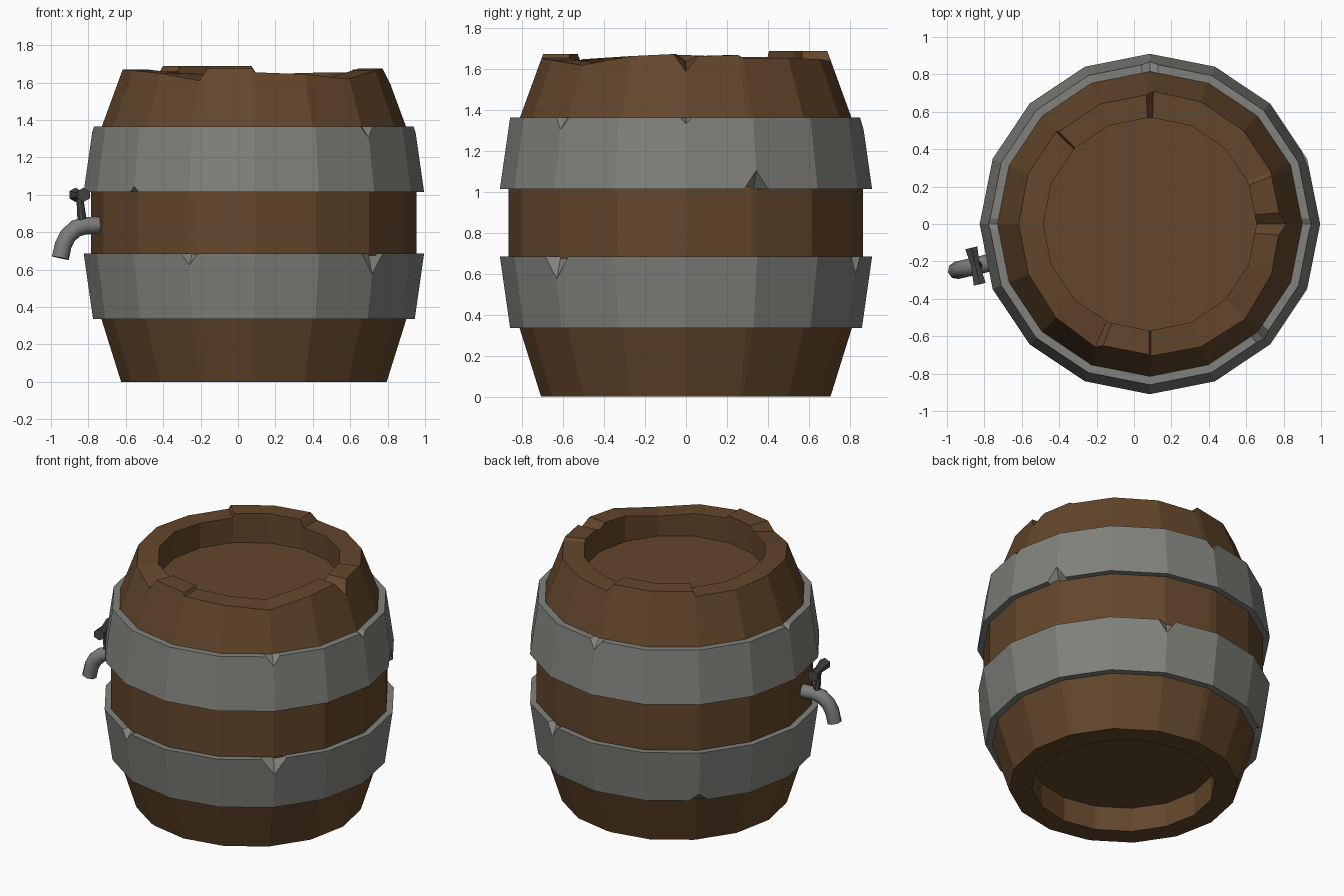
import bpy, bmesh, math
from mathutils import Vector, Matrix

if "Cube" in bpy.data.objects:
    bpy.data.objects.remove(bpy.data.objects["Cube"])

CX = 0.085          # barrel axis in x
STEP = 22.5         # 16 staves


def material(name, rgb):
    m = bpy.data.materials.new(name)
    m.diffuse_color = (*rgb, 1)
    m.use_nodes = True
    m.node_tree.nodes["Principled BSDF"].inputs["Base Color"].default_value = m.diffuse_color
    return m


wood = material("wood", (0.125, 0.062, 0.024))
iron = material("iron", (0.22, 0.22, 0.20))
steel = material("steel", (0.2, 0.2, 0.2))
dark = material("dark_iron", (0.06, 0.06, 0.06))


def add_object(name, bm, mat):
    bmesh.ops.recalc_face_normals(bm, faces=bm.faces)
    me = bpy.data.meshes.new(name)
    bm.to_mesh(me)
    bm.free()
    me.materials.append(mat)
    ob = bpy.data.objects.new(name, me)
    bpy.context.collection.objects.link(ob)
    return ob


def on_stave(a, r, z):
    """Point on the 16-sided outline with corner radius r."""
    off = math.radians(a % STEP - STEP / 2)
    r *= math.cos(math.radians(STEP / 2)) / math.cos(off)
    t = math.radians(a)
    return (CX + r * math.cos(t), r * math.sin(t), z)


def loft(name, columns, closed, mat):
    """Join (angle, profile) columns into a ring; an open profile gets two lids."""
    bm = bmesh.new()
    cols = [[bm.verts.new(on_stave(a, r, z)) for r, z in prof] for a, prof in columns]
    n = len(cols[0])
    for c, d in zip(cols, cols[1:] + cols[:1]):
        for j in range(n if closed else n - 1):
            k = (j + 1) % n
            bm.faces.new((c[j], d[j], d[k], c[k]))
    if not closed:
        bm.faces.new([c[0] for c in cols])
        bm.faces.new([c[-1] for c in cols])
    return add_object(name, bm, mat)


# Barrel: worn rim given as angle, outer height, inner height
rim = [(0, 1.59, 1.64), (5, 1.665, 1.665), (21.5, 1.67, 1.67), (23.5, 1.655, 1.655),
       (45, 1.655, 1.655), (67.5, 1.65, 1.65), (88.5, 1.64, 1.64), (91.5, 1.69, 1.69),
       (112.5, 1.69, 1.69), (134.5, 1.69, 1.69), (135.5, 1.66, 1.66), (157.5, 1.66, 1.66),
       (180, 1.67, 1.67), (202.5, 1.665, 1.665), (225, 1.65, 1.65), (246, 1.61, 1.645),
       (249, 1.675, 1.675), (269.5, 1.675, 1.675), (270.5, 1.655, 1.655), (292.5, 1.645, 1.645),
       (315, 1.62, 1.625), (337.5, 1.665, 1.665), (355, 1.675, 1.675)]
body = [(0.57, 0.165), (0.57, 0), (0.71, 0), (0.815, 0.335), (0.87, 0.69),
        (0.87, 1.02), (0.815, 1.36)]
loft("barrel", [(a, body + [(0.705 + (1.66 - zo) * 0.36, zo), (0.57, zi), (0.57, 1.49)])
                for a, zo, zi in rim], False, wood)


# Hoops with chipped corners: chips are (angle, edge, depth, half width in degrees)
def hoop(name, low, high, chips):
    (r0, z0), (r1, z1) = low, high
    slope = (r1 - r0) / (z1 - z0)
    plain = [(r0, z0), (r1, z1), (r1 - 0.045, z1), (r0 - 0.045, z0)]
    cols = {i * STEP: plain for i in range(16)}
    for a, edge, depth, half in chips:
        prof = list(plain)
        if edge == "top":
            prof[1] = (r1 - slope * depth, z1 - depth)
        else:
            prof[0] = (r0 + slope * depth, z0 + depth)
        cols[a] = prof
        cols[(a - half) % 360] = plain
        cols[(a + half) % 360] = plain
    loft(name, sorted(cols.items()), True, iron)


hoop("lower_hoop", (0.86, 0.335), (0.91, 0.685),
     [(315, "top", 0.11, 5), (247.5, "top", 0.06, 3), (67.5, "top", 0.085, 3.5),
      (135, "bottom", 0.05, 4)])
hoop("upper_hoop", (0.91, 1.015), (0.86, 1.365),
     [(315, "top", 0.06, 3), (0, "top", 0.03, 2), (90, "top", 0.06, 3),
      (180, "top", 0.03, 2), (22.5, "bottom", 0.09, 4), (225, "bottom", 0.03, 2)])

# Tap: local +x points away from the barrel
tap_frame = Matrix.Translation((-0.74, -0.2, 0)) @ Matrix.Rotation(math.radians(193), 4, 'Z')
path = [(-0.02, 0.838), (0.08, 0.835), (0.13, 0.82), (0.175, 0.78), (0.2, 0.73), (0.215, 0.662)]
cu = bpy.data.curves.new("spout_path", 'CURVE')
cu.dimensions = '3D'
cu.bevel_depth = 0.047
cu.bevel_resolution = 2
cu.use_fill_caps = True
sp = cu.splines.new('POLY')
sp.points.add(len(path) - 1)
for p, (x, z) in zip(sp.points, path):
    p.co = (*(tap_frame @ Vector((x, 0, z))), 1)
cu.materials.append(steel)
spout = bpy.data.objects.new("tap_spout", cu)
bpy.context.collection.objects.link(spout)
bpy.context.view_layer.objects.active = spout
spout.select_set(True)
bpy.ops.object.convert(target='MESH')
bpy.ops.object.shade_smooth_by_angle(angle=math.radians(50))


# Tap stem and crosswise lever
def rod(name, a, b, ra, rb, sides):
    a, b = tap_frame @ Vector(a), tap_frame @ Vector(b)
    d = b - a
    bm = bmesh.new()
    bmesh.ops.create_cone(bm, cap_ends=True, segments=sides, radius1=ra, radius2=rb,
                          depth=d.length,
                          matrix=Matrix.Translation((a + b) / 2)
                          @ d.to_track_quat('Z', 'Y').to_matrix().to_4x4())
    add_object(name, bm, dark)


rod("tap_stem", (0.095, 0, 0.85), (0.11, 0, 1.0), 0.026, 0.018, 8)
for side in (-1, 1):
    rod("tap_lever", (0.11, 0, 1.0), (0.11, 0.1 * side, 1.0), 0.026, 0.038, 6)
